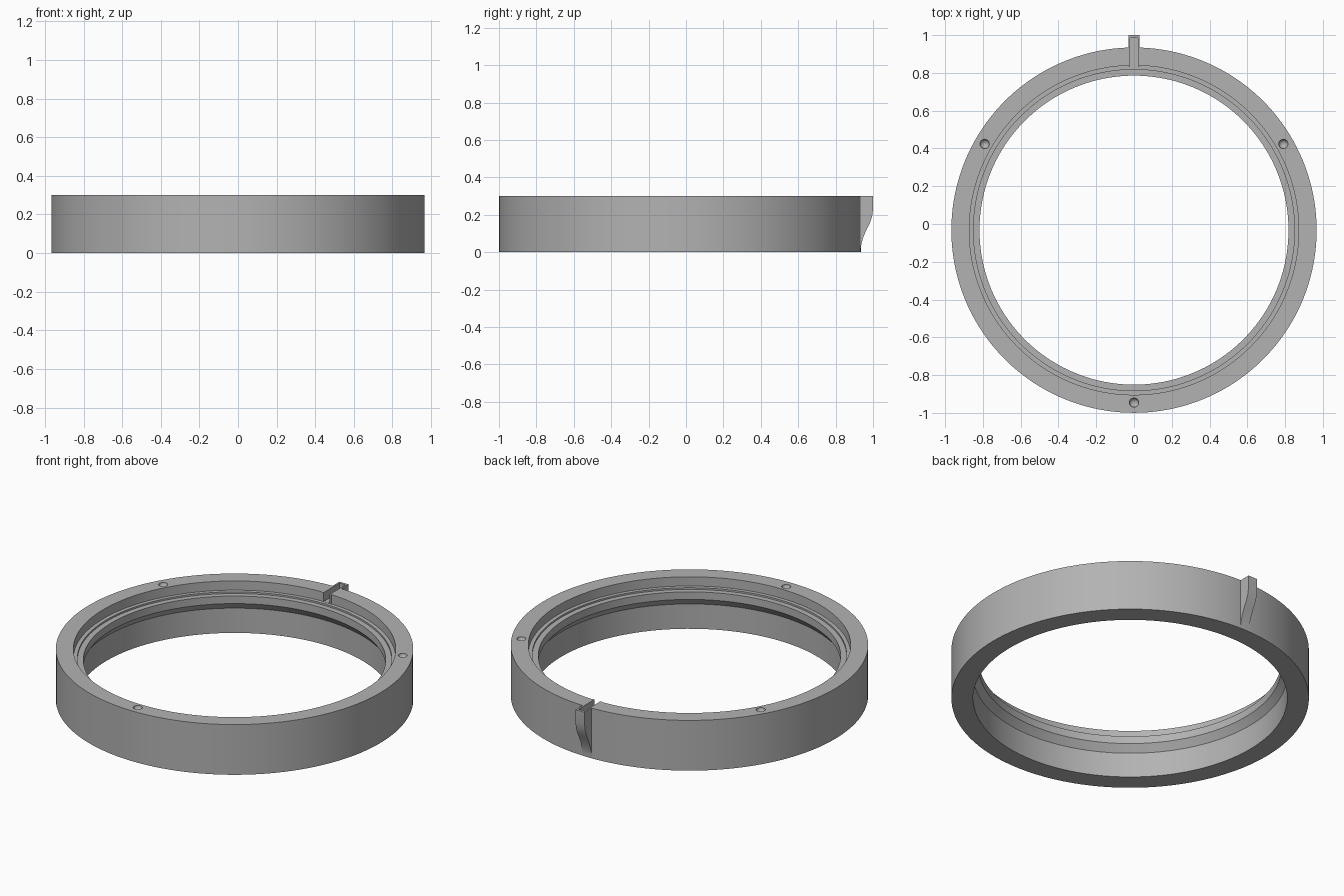
import bpy, bmesh, math
from mathutils import Matrix, Vector

default = bpy.data.objects.get("Cube")
if default:
    bpy.data.objects.remove(default, do_unlink=True)

CENTRE_Y = -0.0325
SEGMENTS = 160

grey = bpy.data.materials.new("plain grey")
grey.use_nodes = True
grey.diffuse_color = (0.45, 0.45, 0.45, 1)
grey.node_tree.nodes["Principled BSDF"].inputs["Base Color"].default_value = grey.diffuse_color


def make_object(name, bm):
    bmesh.ops.recalc_face_normals(bm, faces=bm.faces)
    mesh = bpy.data.meshes.new(name)
    bm.to_mesh(mesh)
    bm.free()
    mesh.materials.append(grey)
    obj = bpy.data.objects.new(name, mesh)
    bpy.context.collection.objects.link(obj)
    return obj


def lathe(name, profile):
    """Turn a closed (radius, z) profile about the ring axis."""
    bm = bmesh.new()
    loops = []
    for i in range(SEGMENTS):
        a = math.tau * i / SEGMENTS
        loops.append([bm.verts.new((r * math.cos(a), CENTRE_Y + r * math.sin(a), z))
                      for r, z in profile])
    n = len(profile)
    for i, loop in enumerate(loops):
        after = loops[(i + 1) % SEGMENTS]
        for j in range(n):
            k = (j + 1) % n
            bm.faces.new((loop[j], after[j], after[k], loop[k]))
    return make_object(name, bm)


def extrude_x(name, outline, half_width):
    """Extrude a closed (y, z) outline evenly about x = 0."""
    bm = bmesh.new()
    face = bm.faces.new([bm.verts.new((-half_width, y, z)) for y, z in outline])
    moved = bmesh.ops.extrude_face_region(bm, geom=[face])["geom"]
    bmesh.ops.translate(bm, vec=Vector((2 * half_width, 0, 0)),
                        verts=[v for v in moved if isinstance(v, bmesh.types.BMVert)])
    return make_object(name, bm)


def combine(target, other, operation):
    mod = target.modifiers.new(operation.lower(), 'BOOLEAN')
    mod.operation, mod.solver, mod.object = operation, 'EXACT', other
    bpy.context.view_layer.objects.active = target
    bpy.ops.object.modifier_apply(modifier=mod.name)
    bpy.data.objects.remove(other, do_unlink=True)


# Ring body with a stepped seat above and a chamfered lip below
ring = lathe("ring_body", [
    (0.967, 0), (0.967, 0.3), (0.872, 0.3), (0.872, 0.245), (0.85, 0.245),
    (0.85, 0.235), (0.818, 0.235), (0.818, 0.19), (0.85, 0.148), (0.85, 0)])

# Outer tab that sweeps down into the wall
tab = extrude_x("tab", [
    (0.835, 0.245), (0.835, 0.3), (1, 0.3), (1, 0.23), (0.995, 0.19),
    (0.983, 0.155), (0.965, 0.12), (0.948, 0.08), (0.938, 0.045),
    (0.932, 0.01), (0.9, 0.01), (0.9, 0.245)], 0.03)
combine(ring, tab, 'UNION')

# Radial slot along the tab
slot = extrude_x("slot_cutter", [(0.8, 0.246), (0.985, 0.246), (0.985, 0.35), (0.8, 0.35)], 0.02)
combine(ring, slot, 'DIFFERENCE')

# Three round dimples in the top face
for degrees in (30, 150, 270):
    a = math.radians(degrees)
    bm = bmesh.new()
    bmesh.ops.create_uvsphere(
        bm, u_segments=24, v_segments=13, radius=0.025,
        matrix=Matrix.Translation((0.913 * math.cos(a), CENTRE_Y + 0.913 * math.sin(a), 0.3)))
    combine(ring, make_object("dimple_cutter", bm), 'DIFFERENCE')

bpy.ops.object.select_all(action='DESELECT')
ring.select_set(True)
bpy.context.view_layer.objects.active = ring
bpy.ops.object.shade_smooth_by_angle(angle=math.radians(25))
